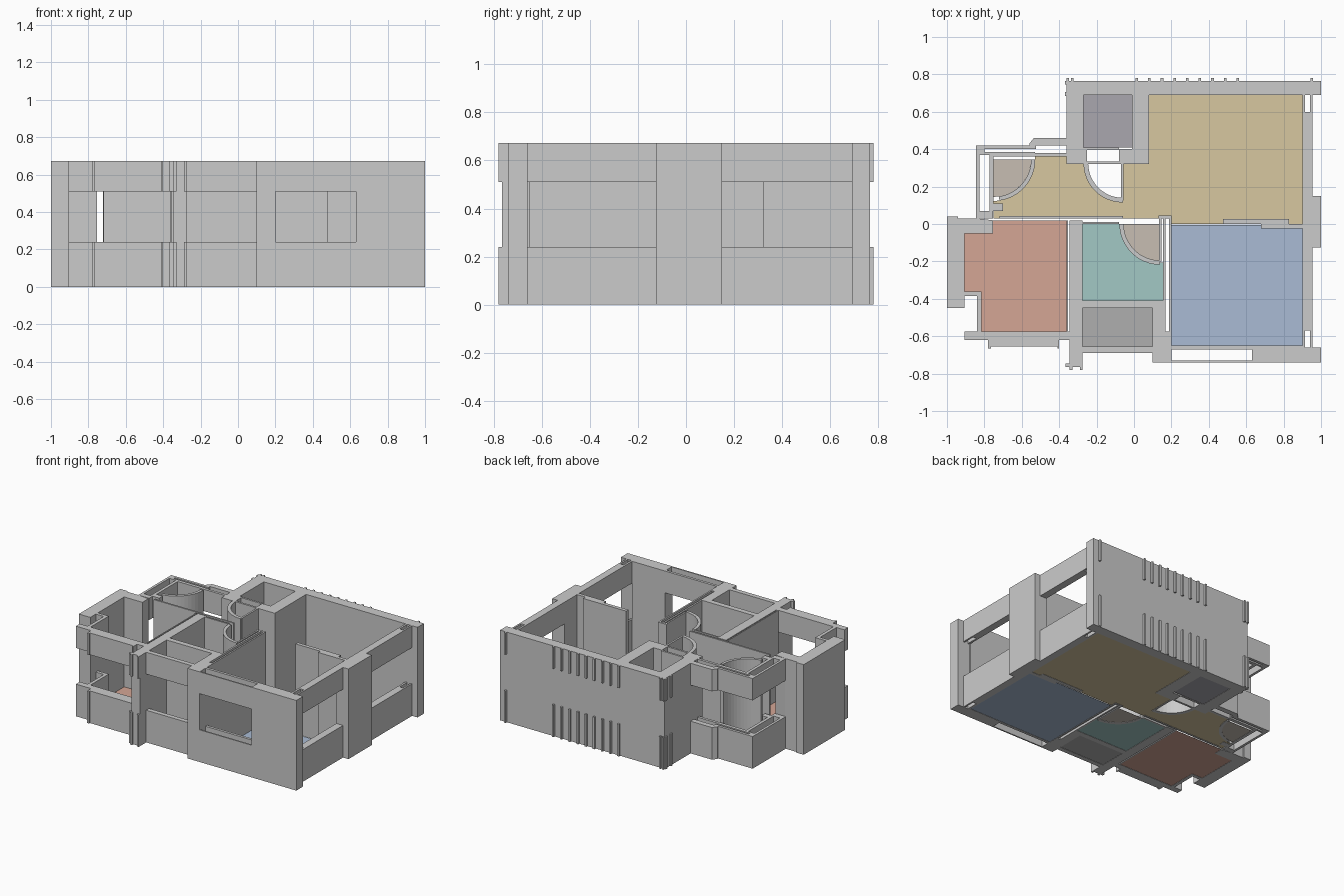
import bpy, bmesh
from math import cos, sin, radians

H, SILL, HEAD = 0.673, 0.24, 0.51
FULL = [(0, H)]
WINDOW = [(0, SILL), (HEAD, H)]      # sill below and lintel above an opening


def finish(name, bm, color=None):
    mesh = bpy.data.meshes.new(name)
    bm.to_mesh(mesh)
    bm.free()
    obj = bpy.data.objects.new(name, mesh)
    bpy.context.collection.objects.link(obj)
    if color:
        mat = bpy.data.materials.new(name + "_colour")
        mat.diffuse_color = (*color, 1)
        mesh.materials.append(mat)
    return obj


def rect(x0, y0, x1, y1):
    return [(x0, y0), (x1, y0), (x1, y1), (x0, y1)]


def arc(cx, cy, r, a0, a1, n=12):
    return [(cx + r * cos(radians(a0 + (a1 - a0) * i / n)),
             cy + r * sin(radians(a0 + (a1 - a0) * i / n))) for i in range(n + 1)]


def walls(name, outlines, spans):
    """Extrude each plan outline over every z span."""
    bm = bmesh.new()
    for pts in outlines:
        for z0, z1 in spans:
            face = bm.faces.new([bm.verts.new((x, y, z0)) for x, y in pts])
            ext = bmesh.ops.extrude_face_region(bm, geom=[face], use_keep_orig=True)
            for v in ext["geom"]:
                if isinstance(v, bmesh.types.BMVert):
                    v.co.z = z1
    bmesh.ops.recalc_face_normals(bm, faces=bm.faces)
    return finish(name, bm)


def floor(name, pts, color):
    bm = bmesh.new()
    face = bm.faces.new([bm.verts.new((x, y, 0.002)) for x, y in pts])
    face.normal_update()
    if face.normal.z < 0:
        face.normal_flip()
    bmesh.ops.triangulate(bm, faces=[face])
    finish(name, bm, color)


def arc_wall(name, cx, cy, r0, r1, a0, a1):
    walls(name, [arc(cx, cy, r1, a0, a1) + arc(cx, cy, r0, a1, a0)], FULL)


# Main structural walls: back wall with its two piers, then corner and side piers
walls("back_wall", [[(-0.36, 0.765), (-0.36, 0.32), (-0.27, 0.32), (-0.27, 0.69), (-0.01, 0.69),
                     (-0.01, 0.40), (-0.08, 0.40), (-0.08, 0.32), (0.08, 0.32), (0.08, 0.69),
                     (1.0, 0.69), (1.0, 0.765)]], FULL)
walls("right_pier", [rect(0.9, -0.125, 1.0, 0.15)], FULL)
walls("front_right_corner", [[(0.63, -0.74), (1, -0.74), (1, -0.66), (0.9, -0.66),
                              (0.9, -0.65), (0.63, -0.65)]], FULL)
walls("front_middle_pier", [[(0.1, -0.74), (0.2, -0.74), (0.2, -0.575), (0.155, -0.575),
                             (0.155, -0.41), (-0.275, -0.41), (-0.275, -0.45), (0.1, -0.45)]], FULL)
walls("front_left_pier", [rect(-0.345, -0.765, -0.275, 0.02)], FULL)
walls("left_wall", [[(-1, 0.04), (-1, -0.45), (-0.905, -0.45), (-0.905, -0.05),
                     (-0.755, -0.05), (-0.755, 0.02), (-0.84, 0.03), (-0.94, 0.03),
                     (-0.94, 0.04)]], FULL)

# Thin inner walls
walls("bedroom_side_wall", [rect(0.155, -0.575, 0.168, 0.03), rect(0.188, -0.575, 0.2, 0.03),
                            rect(0.13, 0.03, 0.2, 0.045)], FULL)
walls("hall_wall", [rect(-0.72, 0.03, -0.06, 0.043), rect(-0.275, 0, -0.08, 0.012),
                    rect(-0.36, -0.575, -0.352, 0.02)], FULL)
walls("sliding_partition", [rect(0.475, 0.0, 0.83, 0.027), rect(0.68, -0.025, 0.9, 0.0)], FULL)
walls("closet_wall", [rect(-0.27, 0.395, -0.08, 0.41), rect(-0.27, 0.32, -0.08, 0.335),
                      rect(-0.27, 0.335, -0.25, 0.395), rect(-0.01, 0.41, 0.005, 0.5)], FULL)

# Quarter-round door swings and their leaves
arc_wall("entry_door_swing", -0.75, 0.345, 0.2, 0.222, 0, -82)
arc_wall("closet_door_swing", -0.06, 0.325, 0.185, 0.21, 180, 270)
arc_wall("bath_door_swing", 0.14, 0.0, 0.195, 0.218, 180, 270)
walls("door_leaves", [rect(-0.07, 0.125, -0.056, 0.32), rect(0.135, -0.2, 0.147, 0.03)], FULL)

# Walls with window openings
walls("right_windows", [rect(0.9, 0.15, 0.955, 0.6), rect(0.9, 0.6, 0.915, 0.69),
                        rect(0.942, 0.6, 0.955, 0.69),
                        rect(0.9, -0.57, 0.955, -0.125), rect(0.9, -0.66, 0.915, -0.57),
                        rect(0.942, -0.66, 0.955, -0.57)], WINDOW)
walls("front_right_window", [rect(0.2, -0.74, 0.63, -0.73), rect(0.2, -0.67, 0.63, -0.65)], WINDOW)
walls("front_middle_window", [rect(-0.275, -0.69, 0.1, -0.655)], WINDOW)
walls("front_left_window", [[(-0.905, -0.62), (-0.78, -0.62), (-0.78, -0.665), (-0.765, -0.665),
                             (-0.765, -0.655), (-0.41, -0.655), (-0.41, -0.665), (-0.4, -0.665),
                             (-0.4, -0.62), (-0.345, -0.62), (-0.345, -0.575), (-0.815, -0.575),
                             (-0.815, -0.36), (-0.905, -0.36), (-0.905, -0.385), (-0.84, -0.385),
                             (-0.84, -0.575), (-0.905, -0.575)]], WINDOW)
walls("entry_corner_window", [[(-0.845, 0.03), (-0.755, 0.03), (-0.755, 0.07), (-0.826, 0.07),
                               (-0.826, 0.37), (-0.773, 0.37), (-0.773, 0.07), (-0.75, 0.07),
                               (-0.75, 0.36), (-0.53, 0.36), (-0.53, 0.385), (-0.8, 0.385),
                               (-0.8, 0.4), (-0.55, 0.4), (-0.55, 0.42), (-0.845, 0.42)]], WINDOW)
walls("entry_back_window", [[(-0.56, 0.4), (-0.525, 0.4), (-0.525, 0.42), (-0.36, 0.42),
                             (-0.36, 0.46), (-0.535, 0.46), (-0.56, 0.43)],
                            rect(-0.53, 0.36, -0.36, 0.38)], WINDOW)
walls("entry_post", [rect(-0.75, 0.07, -0.7, 0.11)], WINDOW)

# Small ribs standing off the back and front faces
ribs = [rect(x - 0.007, 0.765, x + 0.007, 0.78)
        for x in [-0.355, -0.33, 0.95] + [0.015 + 0.0675 * i for i in range(9)]]
ribs += [rect(-0.37, y, -0.36, y + 0.02) for y in (0.685, 0.745)]
ribs += [rect(x, -0.78, x + 0.015, -0.765) for x in (-0.345, -0.29)]
ribs += [rect(-0.365, -0.765, -0.345, -0.745)]
walls("facade_ribs", ribs, WINDOW)

# Coloured floors
floor("living_floor", [(0.08, 0.69), (0.9, 0.69), (0.9, 0), (0.2, 0), (0.2, 0.03), (-0.75, 0.03),
                       (-0.75, 0.123)] + arc(-0.75, 0.345, 0.222, -82, 0)
      + [(-0.53, 0.36), (-0.36, 0.36), (-0.36, 0.32)] + arc(-0.06, 0.325, 0.2, 180, 270)
      + [(-0.06, 0.32), (0.08, 0.32)], (0.68, 0.57, 0.35))
floor("bedroom_floor", rect(0.2, -0.65, 0.9, -0.005), (0.40, 0.50, 0.66))
floor("left_room_floor", [(-0.905, -0.05), (-0.905, -0.36), (-0.815, -0.36), (-0.815, -0.575),
                          (-0.355, -0.575), (-0.355, 0.02), (-0.755, 0.02), (-0.755, -0.05)],
      (0.66, 0.38, 0.30))
floor("bath_floor", [(-0.275, 0), (-0.275, -0.41), (0.155, -0.41), (0.155, -0.205)]
      + arc(0.14, 0, 0.205, 270, 180), (0.36, 0.58, 0.56))
floor("utility_floor", rect(-0.275, -0.655, 0.1, -0.45), (0.43, 0.43, 0.43))
floor("store_floor", rect(-0.27, 0.41, -0.01, 0.69), (0.40, 0.39, 0.43))
floor("bath_door_floor", [(0.14, 0)] + arc(0.14, 0, 0.2, 180, 270), (0.57, 0.51, 0.45))
floor("entry_door_floor", [(-0.75, 0.345)] + arc(-0.75, 0.345, 0.2, 0, -90), (0.57, 0.51, 0.45))
